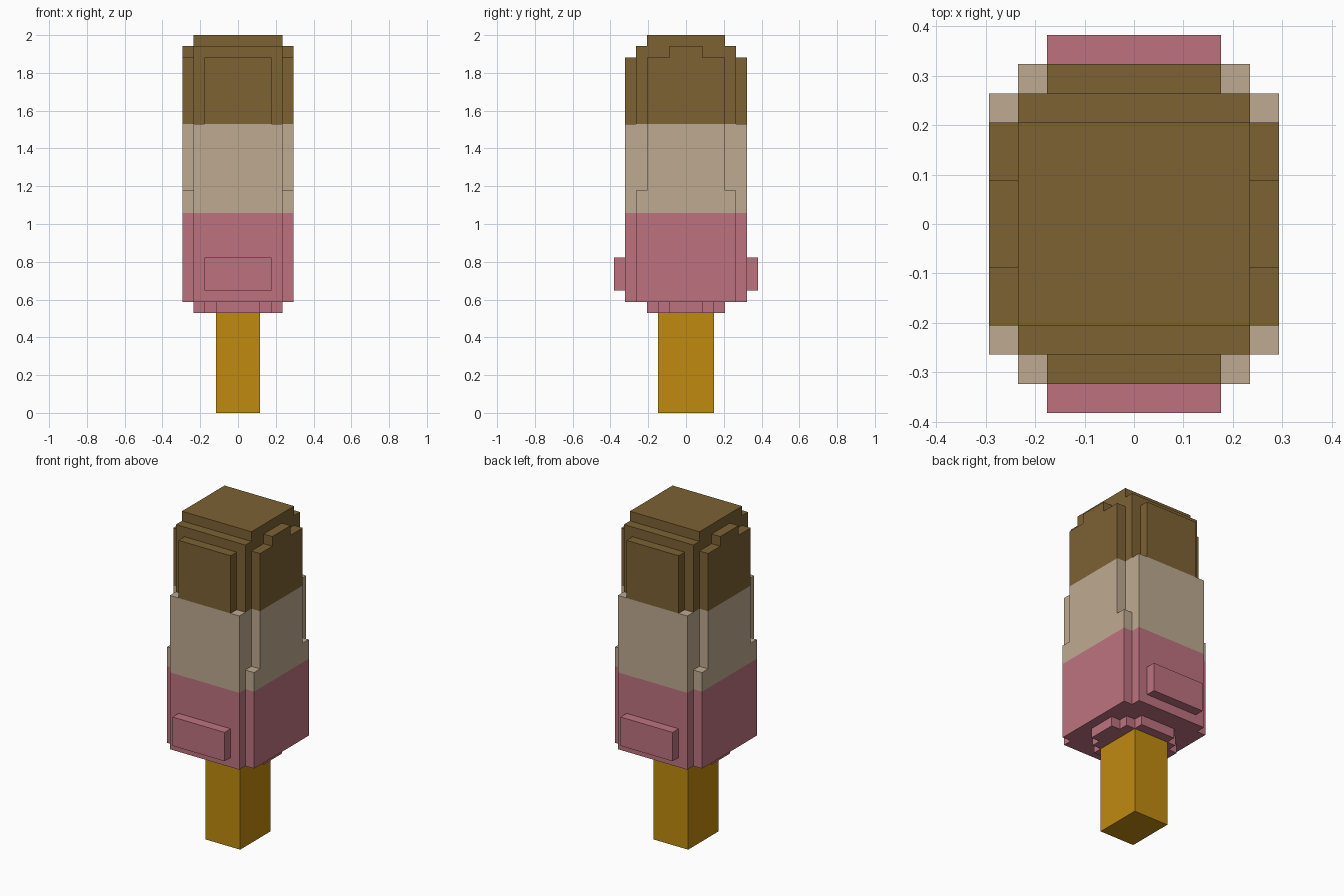
import bpy
import bmesh

if "Cube" in bpy.data.objects:
    bpy.data.objects.remove(bpy.data.objects["Cube"], do_unlink=True)

U = 1 / 17  # one block of the stepped design


def make_material(name, rgb):
    mat = bpy.data.materials.new(name)
    mat.use_nodes = True
    mat.diffuse_color = (*rgb, 1)
    mat.node_tree.nodes["Principled BSDF"].inputs["Base Color"].default_value = (*rgb, 1)
    return mat


pink = make_material("strawberry pink", (0.515, 0.171, 0.216))
cream = make_material("vanilla cream", (0.515, 0.402, 0.283))
brown = make_material("chocolate brown", (0.205, 0.122, 0.034))
gold = make_material("golden wood", (0.527, 0.254, 0.005))


def stepped_outline(steps):
    """Full outline from corner steps (half x, half y), widest x first."""
    quarter = []
    for i, (x, y) in enumerate(steps):
        if i:
            quarter.append((x, steps[i - 1][1]))
        quarter.append((x, y))
    pts = list(quarter)
    pts += [(-x, y) for x, y in reversed(quarter)]
    pts += [(-x, -y) for x, y in quarter]
    pts += [(x, -y) for x, y in reversed(quarter)]
    return pts


def add_layer(bm, z0, z1, steps, bottom=False, top=True):
    """Extruded stepped slab; caps are left out where another slab covers them."""
    pts = stepped_outline(steps)
    low = [bm.verts.new((x * U, y * U, z0 * U)) for x, y in pts]
    high = [bm.verts.new((x * U, y * U, z1 * U)) for x, y in pts]
    n = len(pts)
    for i in range(n):
        j = (i + 1) % n
        bm.faces.new((low[i], low[j], high[j], high[i]))
    if bottom:
        bm.faces.new(low[::-1])
    if top:
        bm.faces.new(high)


def make_part(name, mat, layers):
    bm = bmesh.new()
    for layer in layers:
        add_layer(bm, *layer)
    mesh = bpy.data.meshes.new(name)
    bm.to_mesh(mesh)
    bm.free()
    mesh.materials.append(mat)
    obj = bpy.data.objects.new(name, mesh)
    bpy.context.collection.objects.link(obj)
    return obj


# Wooden stick
make_part("stick", gold, [(0, 9, [(2, 2.5)], True, False)])

# Ice cream bands: (bottom, top, corner steps, bottom cap, top cap)
body = [(5, 4.5), (4, 5.5)]
make_part("strawberry_band", pink, [
    (9, 10, [(4, 1.5), (3, 2.5), (2, 3.5)], True, False),
    (10, 18, body, True, False),
])
make_part("vanilla_band", cream, [
    (18, 20, body),
    (20, 26, [(5, 3.5), (4, 5.5)]),
])
make_part("chocolate_band", brown, [
    (26, 32, [(5, 3.5), (4, 4.5), (3, 5.5)]),
    (32, 33, [(5, 1.5), (4, 4.5)]),
    (33, 34, [(4, 3.5)]),
])

# Raised pads low on the front and back
for name, side in (("front_pad", -1), ("back_pad", 1)):
    pad = make_part(name, pink, [(11, 14, [(3, 0.5)], True, True)])
    pad.location.y = side * 6 * U
